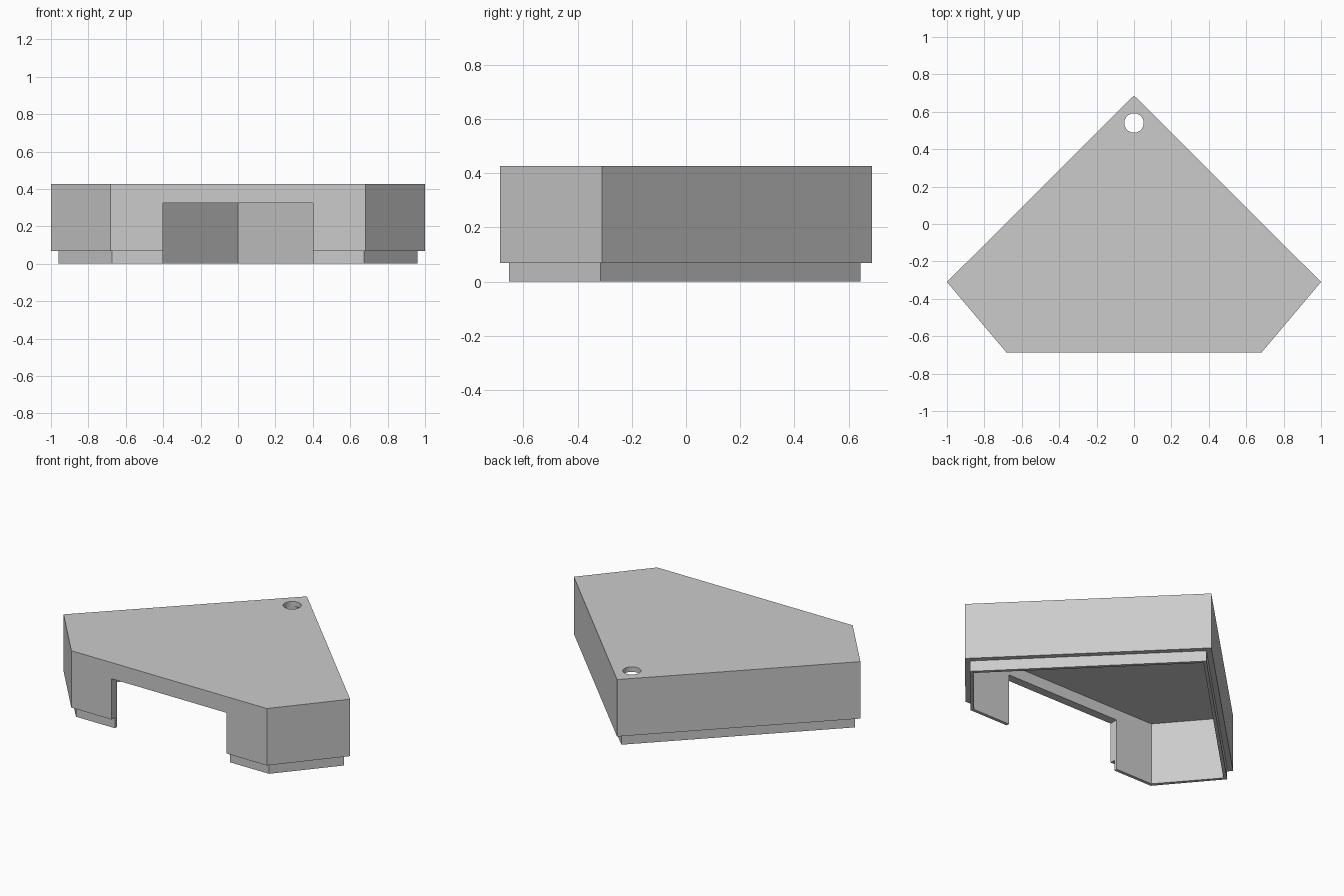
import bpy
import bmesh
from mathutils import Matrix

default = bpy.data.objects.get("Cube")
if default:
    bpy.data.objects.remove(default, do_unlink=True)

grey = bpy.data.materials.new("plain grey")
grey.use_nodes = True
colour = (0.6, 0.6, 0.6, 1)
grey.diffuse_color = colour
grey.node_tree.nodes["Principled BSDF"].inputs["Base Color"].default_value = colour


def make_object(name, bm):
    bmesh.ops.recalc_face_normals(bm, faces=bm.faces)
    mesh = bpy.data.meshes.new(name)
    bm.to_mesh(mesh)
    bm.free()
    mesh.materials.append(grey)
    obj = bpy.data.objects.new(name, mesh)
    bpy.context.collection.objects.link(obj)
    return obj


def pentagon(tip, side, front):
    """Mirrored five-sided outline from its back tip, side and front corners."""
    (sx, sy), (fx, fy) = side, front
    return [(0, tip), (-sx, sy), (-fx, fy), (fx, fy), (sx, sy)]


outer = pentagon(0.687, (1.0, -0.31), (0.682, -0.687))
lip = pentagon(0.644, (0.96, -0.315), (0.673, -0.653))
inner = pentagon(0.617, (0.933, -0.317), (0.661, -0.633))

# Hollow cover: outlines stacked from the ceiling, round the lip, up to the roof
bm = bmesh.new()
levels = [(inner, 0.395), (inner, 0), (lip, 0), (lip, 0.068), (outer, 0.068), (outer, 0.427)]
rings = [[bm.verts.new((x, y, z)) for x, y in outline] for outline, z in levels]
for a, b in zip(rings, rings[1:]):
    for i in range(5):
        j = (i + 1) % 5
        bm.faces.new((a[i], a[j], b[j], b[i]))
bm.faces.new(rings[0])
bm.faces.new(rings[-1])
cover = make_object("corner_cover", bm)

# Cutter for the front opening
bm = bmesh.new()
bmesh.ops.create_cube(bm, size=1, matrix=Matrix.Translation((0, -0.65, 0.1125))
                      @ Matrix.Diagonal((0.804, 0.3, 0.425, 1)))
opening = make_object("front_opening_cutter", bm)

# Cutter for the round hole near the back tip
bm = bmesh.new()
bmesh.ops.create_cone(bm, cap_ends=True, segments=32, radius1=0.052, radius2=0.052,
                      depth=0.14, matrix=Matrix.Translation((0, 0.54, 0.43)))
hole = make_object("hole_cutter", bm)

# Cut both, then remove the cutters
bpy.context.view_layer.objects.active = cover
cover.select_set(True)
for cutter in (opening, hole):
    cutter.hide_render = True
    mod = cover.modifiers.new(cutter.name, "BOOLEAN")
    mod.operation = "DIFFERENCE"
    mod.solver = "EXACT"
    mod.object = cutter
    bpy.ops.object.modifier_apply(modifier=mod.name)
    bpy.data.objects.remove(cutter, do_unlink=True)

bpy.ops.object.shade_smooth_by_angle(angle=0.5)
